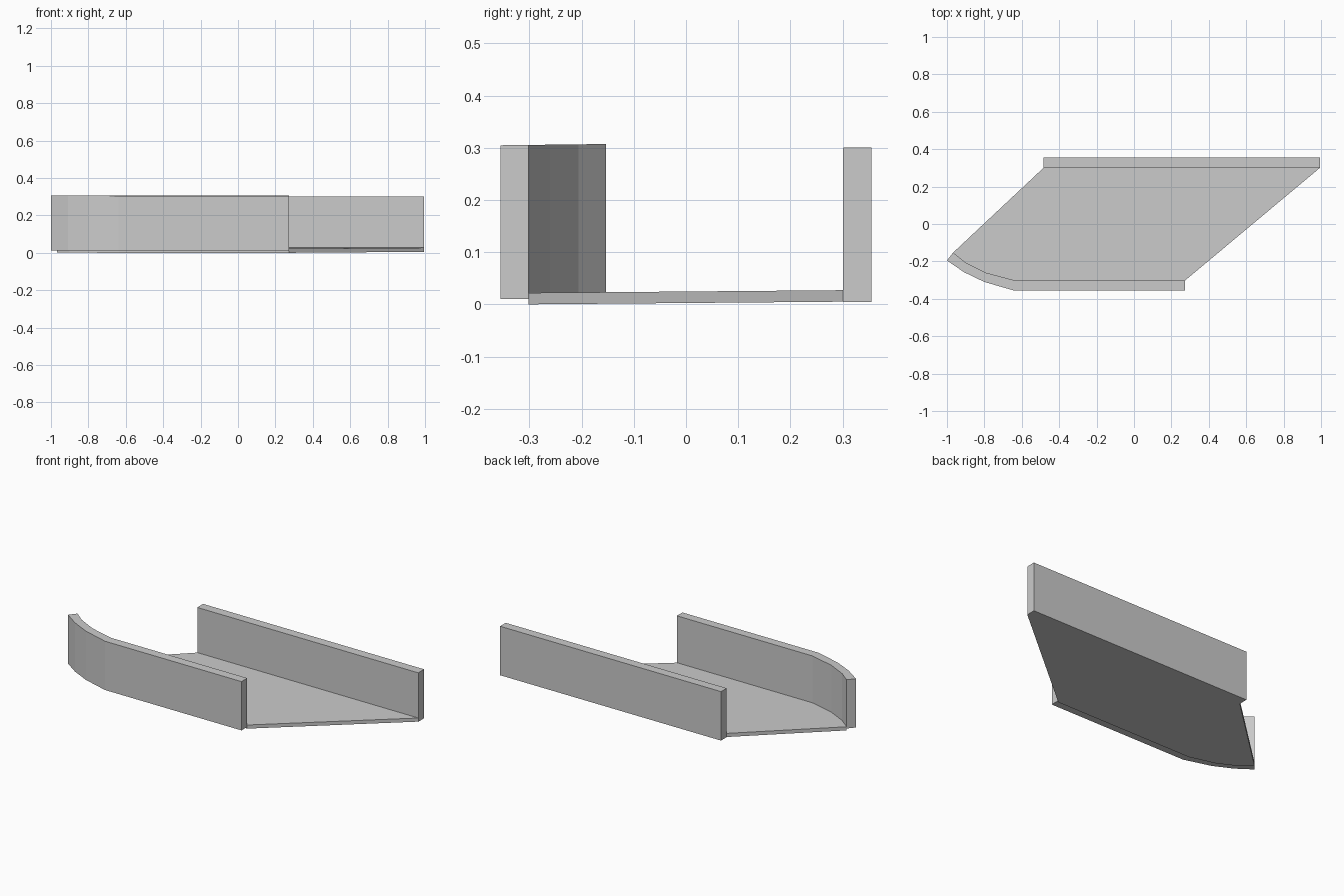
import bpy, bmesh

if "Cube" in bpy.data.objects:
    bpy.data.objects.remove(bpy.data.objects["Cube"])


def slab(name, outline, z0, height, slope=0.0):
    """Extrude a plan outline (counter-clockwise), with a slight tilt along y."""
    bm = bmesh.new()
    low = [bm.verts.new((x, y, z0 + slope * (y + 0.304))) for x, y in outline]
    high = [bm.verts.new((v.co.x, v.co.y, v.co.z + height)) for v in low]
    n = len(low)
    bm.faces.new(low[::-1])
    bm.faces.new(high)
    for i in range(n):
        j = (i + 1) % n
        bm.faces.new((low[i], low[j], high[j], high[i]))
    bmesh.ops.recalc_face_normals(bm, faces=bm.faces)
    mesh = bpy.data.meshes.new(name)
    bm.to_mesh(mesh)
    bm.free()
    obj = bpy.data.objects.new(name, mesh)
    bpy.context.collection.objects.link(obj)
    return obj


# Inner and outer lines of the curved front wall
inner = [(-0.967, -0.153), (-0.90, -0.206), (-0.79, -0.261), (-0.635, -0.302), (0.273, -0.302)]
outer = [(-1.0, -0.195), (-0.91, -0.257), (-0.80, -0.31), (-0.64, -0.356), (0.273, -0.356)]

# Slanted floor plate
slab("floor", inner + [(0.995, 0.301), (-0.483, 0.301)], 0.0, 0.022, 0.0085)

# Curved front wall
slab("front_wall", outer + inner[::-1], 0.0105, 0.295, 0.012)

# Straight back wall
slab("back_wall", [(-0.483, 0.301), (0.995, 0.301), (0.995, 0.356), (-0.483, 0.356)],
     -0.001, 0.296, 0.0085)
